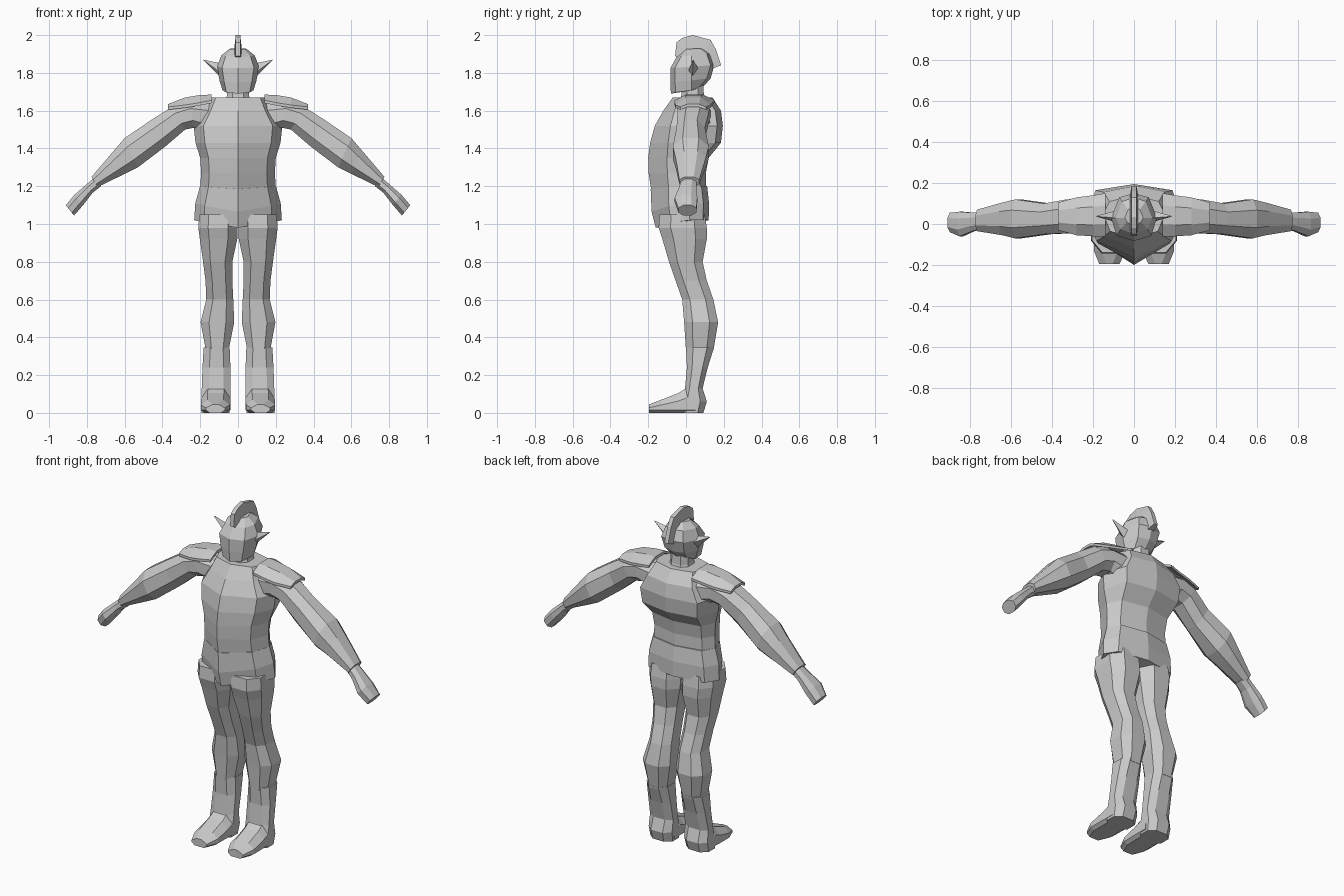
import bpy, bmesh, math
from mathutils import Vector

grey = bpy.data.materials.new("plain grey")
grey.diffuse_color = (0.6, 0.6, 0.6, 1)


def make(name, rings, mirror=False):
    """Loft a closed skin through rings of points and cap both ends."""
    bm = bmesh.new()
    loops = [[bm.verts.new(p) for p in r] for r in rings]
    n = len(loops[0])
    for a, b in zip(loops, loops[1:]):
        for i in range(n):
            j = (i + 1) % n
            bm.faces.new((a[i], a[j], b[j], b[i]))
    bm.faces.new(loops[0][::-1])
    bm.faces.new(loops[-1])
    bmesh.ops.recalc_face_normals(bm, faces=bm.faces)
    me = bpy.data.meshes.new(name)
    bm.to_mesh(me)
    bm.free()
    me.materials.append(grey)
    ob = bpy.data.objects.new(name, me)
    bpy.context.collection.objects.link(ob)
    if mirror:
        ob.modifiers.new("mirror", 'MIRROR').use_mirror_merge = False
    return ob


def octagon(centre, u, v, k=0.5):
    """Chamfered box section spanned by half axes u and v."""
    c, u, v = Vector(centre), Vector(u), Vector(v)
    signs = [(1, k), (k, 1), (-k, 1), (-1, k), (-1, -k), (-k, -1), (k, -1), (1, -k)]
    return [c + u * a + v * b for a, b in signs]


def level(z, x0, x1, y0, y1, k=0.5):
    """Horizontal octagon between the given limits."""
    return octagon(((x0 + x1) / 2, (y0 + y1) / 2, z), ((x1 - x0) / 2, 0, 0), (0, (y1 - y0) / 2, 0), k)


def limb(xt, zt, xb, zb, y0, y1, k=0.45):
    """Tilted octagon from a top point to a bottom point."""
    return octagon(((xt + xb) / 2, (y0 + y1) / 2, (zt + zb) / 2),
                   ((xt - xb) / 2, 0, (zt - zb) / 2), (0, (y1 - y0) / 2, 0), k)


def keel(z, w, yf, yb, dip=0.0):
    """Torso section with a front ridge; dip lowers the front centre."""
    ys = 0.3 * yf + 0.7 * (0.02 + 0.1 * yb)
    half = [(0.78 * w, yf * 0.5, z - dip * 0.3), (w, ys + 0.045, z), (0.8 * w, yb - 0.03, z)]
    return ([(0, yf, z - dip)] + half + [(0, yb, z)] + [(-x, y, h) for x, y, h in half[::-1]])


# Torso
make("torso", [keel(*r) for r in [
    (1.08, 0.205, -0.17, 0.10, 0.03),
    (1.20, 0.20, -0.185, 0.105, 0.015),
    (1.27, 0.195, -0.198, 0.105),
    (1.35, 0.20, -0.20, 0.12),
    (1.43, 0.225, -0.19, 0.185),
    (1.52, 0.235, -0.165, 0.195),
    (1.60, 0.185, -0.12, 0.185),
    (1.67, 0.15, -0.07, 0.14)]])

# Flared hip skirt
make("hip_skirt", [keel(*r) for r in [
    (1.02, 0.232, -0.16, 0.12, 0.04),
    (1.11, 0.226, -0.182, 0.122, 0.045),
    (1.20, 0.201, -0.187, 0.112, 0.015)]])

# Legs
make("leg", [level(*r) for r in [
    (1.05, 0.004, 0.205, -0.14, 0.10),
    (0.98, 0.002, 0.210, -0.145, 0.11),
    (0.92, 0.004, 0.202, -0.125, 0.11),
    (0.80, 0.030, 0.185, -0.09, 0.088),
    (0.70, 0.030, 0.172, -0.055, 0.11),
    (0.60, 0.025, 0.168, -0.02, 0.145),
    (0.48, 0.020, 0.198, -0.01, 0.17),
    (0.33, 0.050, 0.170, 0.00, 0.145)]], True)

# Boot shafts
make("boot_shaft", [level(*r) for r in [
    (0.345, 0.044, 0.182, 0.0, 0.148),
    (0.24, 0.040, 0.188, 0.005, 0.115),
    (0.13, 0.040, 0.192, -0.005, 0.088),
    (0.06, 0.040, 0.194, -0.03, 0.11),
    (0.0, 0.045, 0.192, -0.03, 0.092)]], True)


def foot_ring(y, x0, x1, h):
    return [(x0, y, 0.015), (x0 + 0.02, y, 0), (x1 - 0.02, y, 0), (x1, y, 0.015),
            (x1, y, h * 0.6), (x1 - 0.035, y, h), (x0 + 0.035, y, h), (x0, y, h * 0.6)]


# Feet
make("foot", [foot_ring(*r) for r in [
    (0.05, 0.04, 0.194, 0.13), (0.0, 0.04, 0.194, 0.13), (-0.04, 0.04, 0.196, 0.105),
    (-0.13, 0.042, 0.196, 0.07), (-0.195, 0.07, 0.17, 0.045)]], True)

# Arms and hands
make("arm", [limb(*r) for r in [
    (0.13, 1.645, 0.17, 1.48, -0.03, 0.13),
    (0.26, 1.65, 0.23, 1.51, -0.045, 0.125),
    (0.35, 1.62, 0.28, 1.50, -0.045, 0.12),
    (0.46, 1.55, 0.385, 1.41, -0.05, 0.10),
    (0.60, 1.455, 0.53, 1.30, -0.07, 0.12),
    (0.66, 1.385, 0.60, 1.265, -0.055, 0.105),
    (0.775, 1.25, 0.745, 1.195, -0.035, 0.07)]], True)
make("hand", [limb(*r) for r in [
    (0.755, 1.25, 0.725, 1.20, -0.025, 0.055),
    (0.80, 1.212, 0.77, 1.165, -0.035, 0.055),
    (0.865, 1.155, 0.82, 1.10, -0.06, 0.06),
    (0.912, 1.10, 0.868, 1.045, -0.04, 0.055)]], True)


def pad_ring(x, z, y0, y1, drop):
    m = (y1 - y0) * 0.28
    top = [(x, y0, z - drop), (x, y0 + m, z), (x, y1 - m, z), (x, y1, z - drop)]
    return top + [(a, b, c - 0.015) for a, b, c in top[::-1]]


# Shoulder pads
make("shoulder_pad", [pad_ring(*r) for r in [
    (0.14, 1.685, -0.06, 0.15, 0.03), (0.20, 1.683, -0.06, 0.14, 0.04),
    (0.28, 1.67, -0.055, 0.13, 0.04), (0.37, 1.635, -0.03, 0.105, 0.015)]], True)

# Neck
make("neck", [level(1.62, -0.075, 0.075, -0.035, 0.115), level(1.68, -0.058, 0.058, -0.025, 0.095),
              level(1.76, -0.055, 0.055, -0.02, 0.09)])


def head_ring(z, w, yf, yb, tilt):
    half = [(0.75 * w, yf + 0.025, z + tilt * 0.2), (w, 0.03, z + tilt * 0.5), (0.65 * w, yb - 0.02, z + tilt)]
    return [(0, yf, z)] + half + [(0, yb, z + tilt)] + [(-x, y, h) for x, y, h in half[::-1]]


# Head
make("head", [head_ring(*r) for r in [
    (1.69, 0.082, -0.08, 0.09, 0.035), (1.75, 0.098, -0.083, 0.13, 0.02),
    (1.825, 0.112, -0.083, 0.15, 0.015), (1.885, 0.088, -0.05, 0.13, 0.015),
    (1.925, 0.045, -0.015, 0.09, 0.005)]])

# Crest over the head, swept along an arc
crest = [((-0.058, 1.89), (-0.02, 1.87)), ((-0.05, 1.962), (0.0, 1.90)), ((-0.02, 1.985), (0.02, 1.91)),
         ((0.035, 2.0), (0.04, 1.91)), ((0.13, 1.975), (0.09, 1.90)), ((0.158, 1.925), (0.11, 1.87)),
         ((0.186, 1.84), (0.13, 1.82))]
make("crest", [[(-0.012, o[0], o[1]), (0.012, o[0], o[1]), (0.022, i[0], i[1]), (-0.022, i[0], i[1])]
               for o, i in crest])

# Pointed ears
make("ear", [[(0.09, 0.01, 1.80), (0.09, 0.03, 1.85), (0.09, 0.065, 1.82), (0.09, 0.035, 1.775)],
             [(0.182, 0.035, 1.867), (0.182, 0.037, 1.87), (0.182, 0.04, 1.868), (0.182, 0.037, 1.865)]], True)
